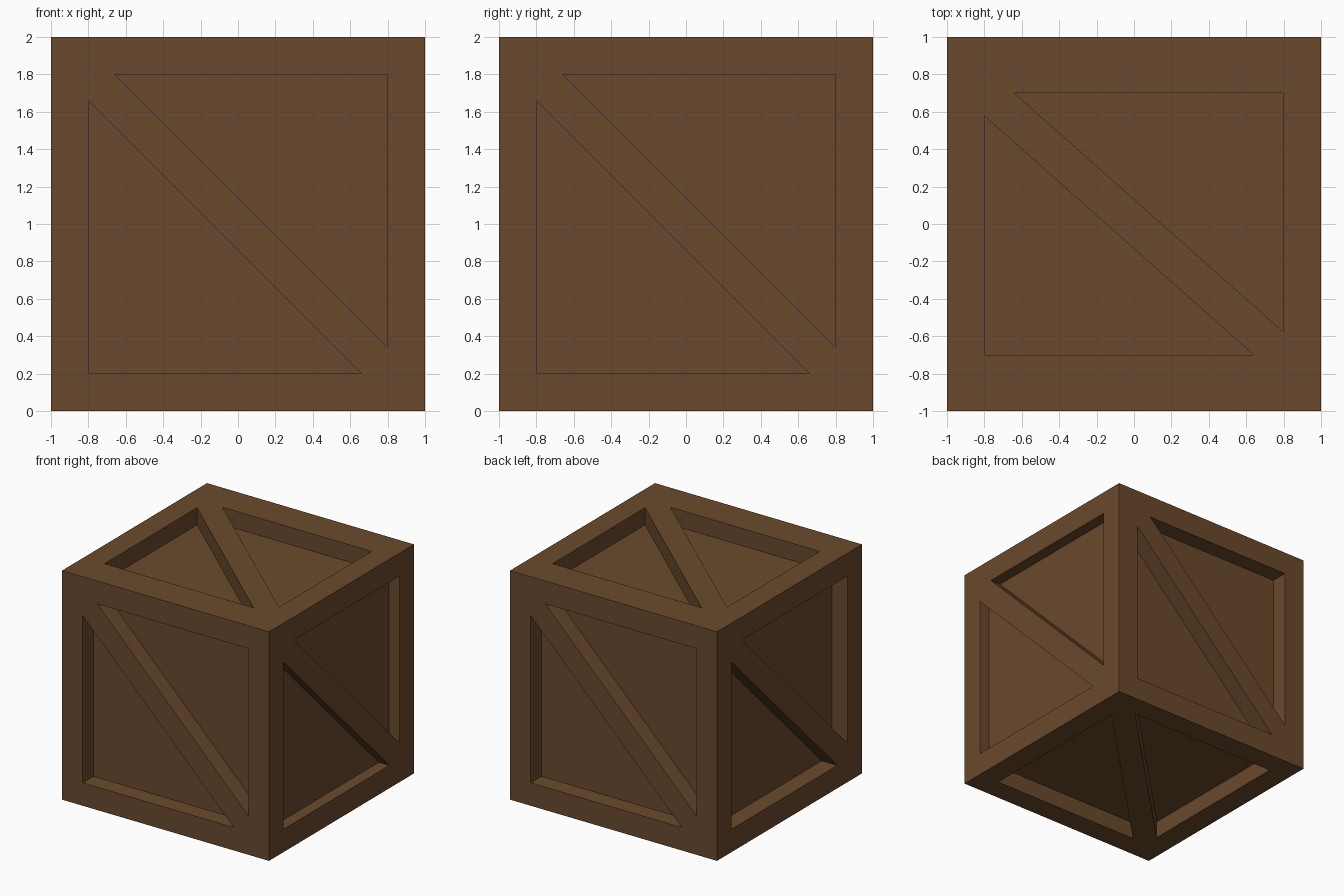
import bpy, bmesh
from mathutils import Vector

cube = bpy.data.objects.get("Cube")
if cube:
    bpy.data.objects.remove(cube, do_unlink=True)

# Single wood colour
wood = bpy.data.materials.new("brown_wood")
wood.use_nodes = True
colour = (0.144, 0.068, 0.026, 1)
wood.diffuse_color = colour
wood.node_tree.nodes["Principled BSDF"].inputs["Base Color"].default_value = colour

X, Y, Z = Vector((1, 0, 0)), Vector((0, 1, 0)), Vector((0, 0, 1))
CENTRE = Z


def make_object(name, bm):
    bmesh.ops.recalc_face_normals(bm, faces=bm.faces)
    mesh = bpy.data.meshes.new(name)
    bm.to_mesh(mesh)
    bm.free()
    mesh.materials.append(wood)
    obj = bpy.data.objects.new(name, mesh)
    bpy.context.collection.objects.link(obj)
    return obj


def add_recess(bm, right, up, half_height, depth, sign):
    """Triangular prism sunk into one side, leaving a frame and half the brace."""
    normal = right.cross(up)
    hw, hh = 0.8, half_height
    gap_u, gap_v = 0.14 * hw / hh, 0.14 * hh / hw
    corners = [(-hw, -hh), (hw - gap_u, -hh), (-hw, hh - gap_v)]
    verts = [bm.verts.new(CENTRE + sign * (right * u + up * v) + normal * (1 - depth))
             for u, v in corners]
    floor = bm.faces.new(verts)
    made = bmesh.ops.extrude_face_region(bm, geom=[floor], use_keep_orig=True)
    moved = [g for g in made["geom"] if isinstance(g, bmesh.types.BMVert)]
    bmesh.ops.translate(bm, verts=moved, vec=normal * (depth + 0.1))


# Solid crate block
block = bmesh.new()
bmesh.ops.create_cube(block, size=2)
bmesh.ops.translate(block, verts=block.verts, vec=CENTRE)
crate = make_object("crate", block)

# Two recesses on each side: right axis, up axis, half height, depth
sides = [
    (X, Z, 0.8, 0.15),    # front
    (-X, Z, 0.8, 0.15),   # back
    (Y, Z, 0.8, 0.1),     # +x side
    (-Y, Z, 0.8, 0.15),   # -x side
    (X, Y, 0.7, 0.15),    # top
    (-X, Y, 0.8, 0.15),   # bottom
]
prisms = bmesh.new()
for side in sides:
    for sign in (1, -1):
        add_recess(prisms, *side, sign)
cutter = make_object("recess_cutter", prisms)
cutter.hide_render = True

# Cut the recesses, keep the result and drop the cutter
cut = crate.modifiers.new("recesses", 'BOOLEAN')
cut.operation = 'DIFFERENCE'
cut.solver = 'EXACT'
cut.object = cutter
depsgraph = bpy.context.evaluated_depsgraph_get()
result = bpy.data.meshes.new_from_object(crate.evaluated_get(depsgraph))
crate.modifiers.clear()
crate.data = result
bpy.data.objects.remove(cutter, do_unlink=True)
